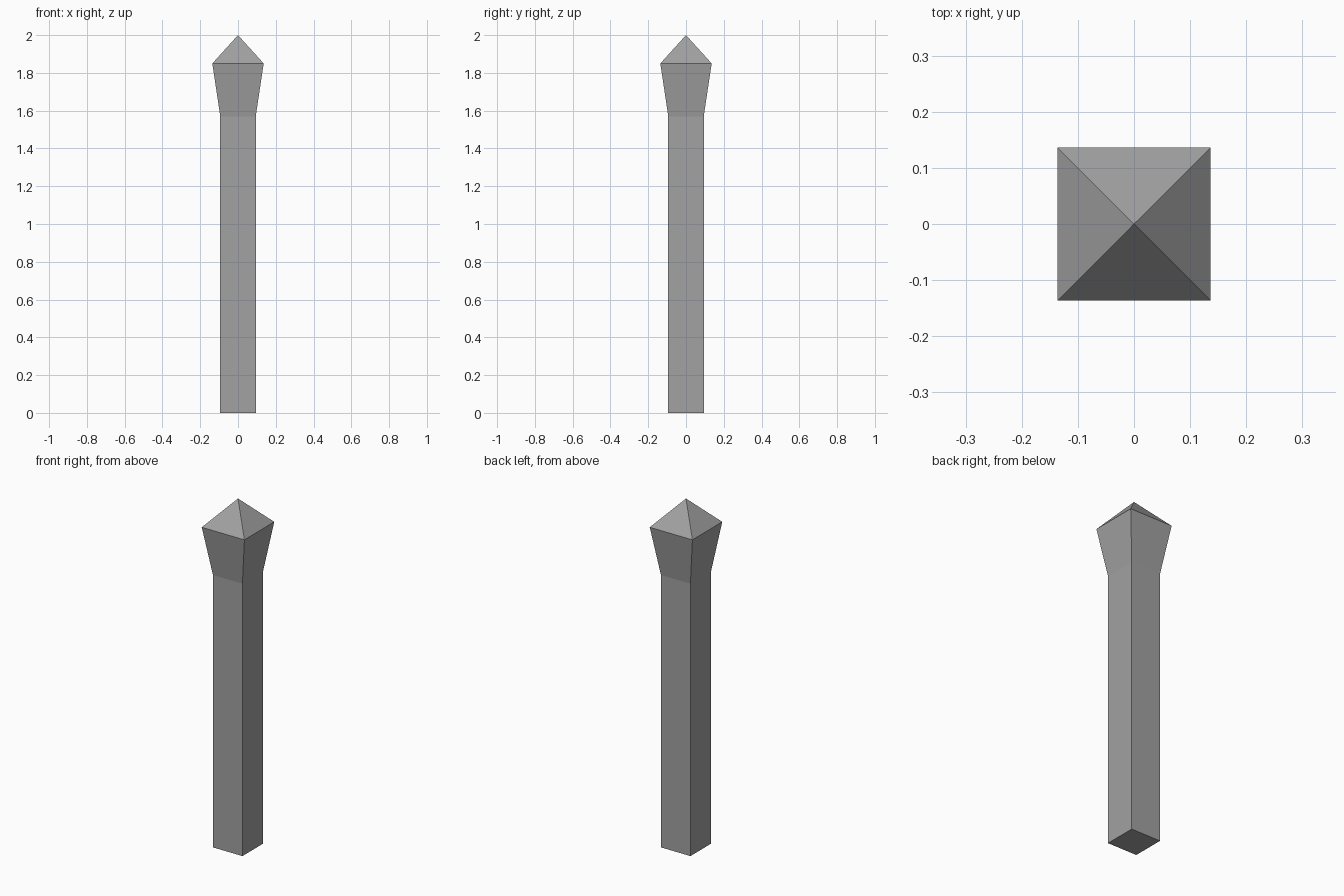
import bpy, bmesh
from mathutils import Vector

cube = bpy.data.objects.get("Cube")
if cube:
    bpy.data.objects.remove(cube, do_unlink=True)

grey = bpy.data.materials.new("stone_grey")
grey.use_nodes = True
colour = (0.36, 0.36, 0.36, 1)
grey.diffuse_color = colour
grey.node_tree.nodes["Principled BSDF"].inputs["Base Color"].default_value = colour

CORNERS = [(-1, -1), (1, -1), (1, 1), (-1, 1)]


def square_loft(name, sections, closed_base=False, apex=None):
    """Join square sections of (half width, height), ending in an optional point."""
    bm = bmesh.new()
    rings = [[bm.verts.new((x * w, y * w, z)) for x, y in CORNERS] for w, z in sections]
    for low, high in zip(rings, rings[1:]):
        for i in range(4):
            j = (i + 1) % 4
            bm.faces.new((low[i], low[j], high[j], high[i]))
    if closed_base:
        bm.faces.new(rings[0][::-1])
    if apex is not None:
        tip = bm.verts.new(Vector((0, 0, apex)))
        for i in range(4):
            bm.faces.new((rings[-1][i], rings[-1][(i + 1) % 4], tip))
    mesh = bpy.data.meshes.new(name)
    bm.to_mesh(mesh)
    bm.free()
    mesh.materials.append(grey)
    obj = bpy.data.objects.new(name, mesh)
    bpy.context.collection.objects.link(obj)
    return obj


# Straight square shaft, closed underneath
square_loft("post_shaft", [(0.094, 0), (0.094, 1.57)], closed_base=True)

# Flared head with a pyramid cap
square_loft("post_head", [(0.094, 1.57), (0.136, 1.85)], apex=2)
